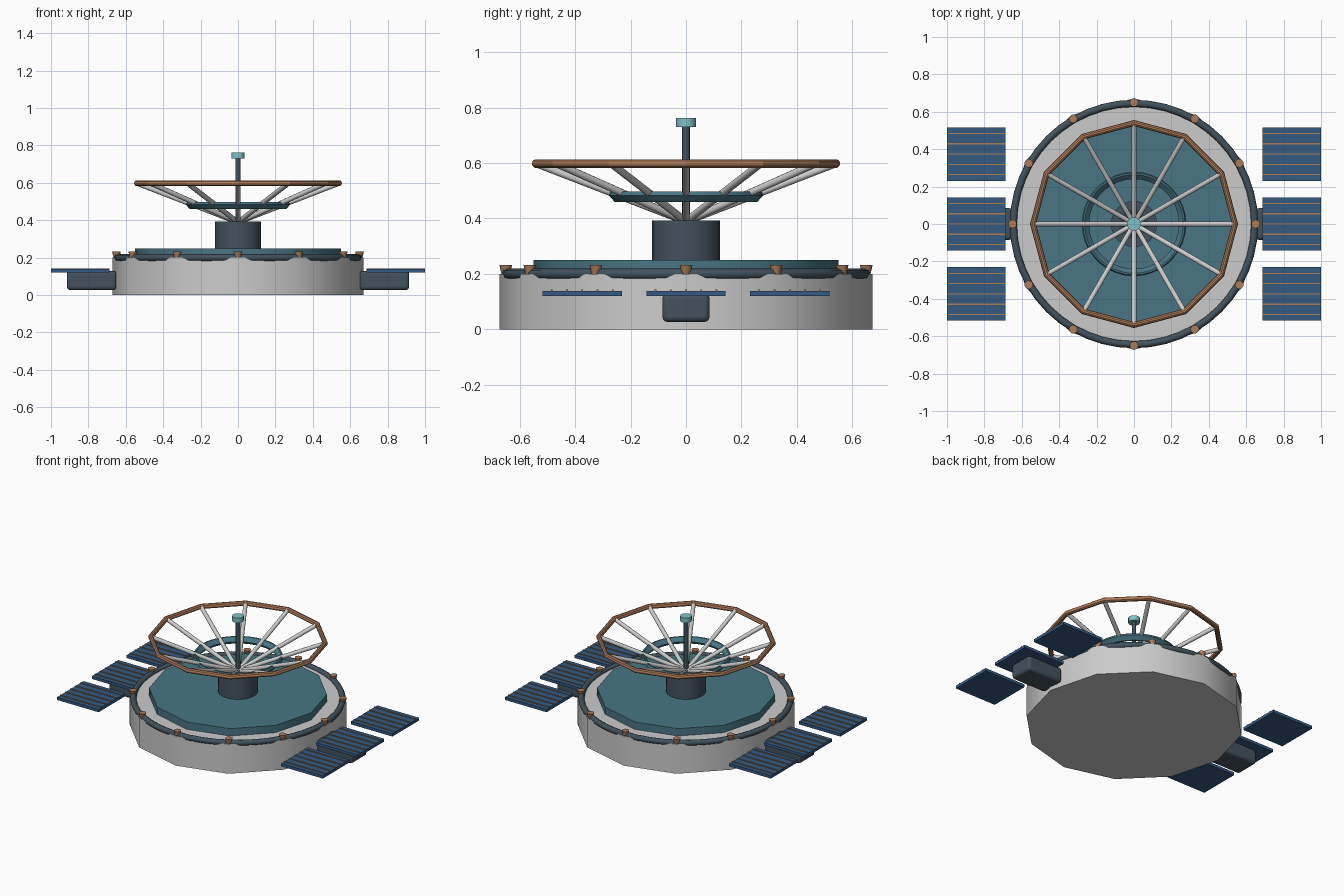
import bpy, bmesh, math
from mathutils import Vector

if "Cube" in bpy.data.objects:
    bpy.data.objects.remove(bpy.data.objects["Cube"])


def mat(name, rgb):
    m = bpy.data.materials.new(name)
    m.diffuse_color = (*rgb, 1)
    m.use_nodes = True
    m.node_tree.nodes["Principled BSDF"].inputs["Base Color"].default_value = m.diffuse_color
    return m


PALE = mat("pale_grey", (0.62, 0.65, 0.64))
DARK = mat("dark_slate", (0.055, 0.085, 0.11))
TEAL = mat("teal", (0.065, 0.18, 0.23))
COPPER = mat("copper", (0.42, 0.2, 0.1))
BLUE = mat("panel_blue", (0.035, 0.1, 0.22))
AQUA = mat("aqua", (0.22, 0.53, 0.57))


def finish(name, material, angle=35):
    o = bpy.context.object
    o.name = name
    o.data.materials.append(material)
    bpy.ops.object.shade_smooth_by_angle(angle=math.radians(angle))
    return o


def frustum(name, material, r0, r1, z0, z1, n, x=0, y=0):
    bpy.ops.mesh.primitive_cone_add(vertices=n, radius1=r0, radius2=r1, depth=z1 - z0,
                                    location=(x, y, (z0 + z1) / 2))
    return finish(name, material)


def ring(name, material, major, minor, z, n, m):
    bpy.ops.mesh.primitive_torus_add(major_radius=major, minor_radius=minor,
                                     major_segments=n, minor_segments=m, location=(0, 0, z))
    return finish(name, material, 25 if n == 12 else 50)


def rod(name, material, a, b, r):
    a, b = Vector(a), Vector(b)
    d = b - a
    bpy.ops.mesh.primitive_cylinder_add(vertices=10, radius=r, depth=d.length, location=(a + b) / 2,
                                        rotation=d.to_track_quat('Z', 'Y').to_euler())
    return finish(name, material, 40)


def box(name, material, lo, hi, bevel=0):
    lo, hi = Vector(lo), Vector(hi)
    bpy.ops.mesh.primitive_cube_add(size=1, location=(lo + hi) / 2)
    o = bpy.context.object
    o.scale = hi - lo
    bpy.ops.object.transform_apply(location=False, rotation=False, scale=True)
    if bevel:
        b = o.modifiers.new("bevel", 'BEVEL')
        b.width, b.segments = bevel, 3
    return finish(name, material)


def lathe(name, material, profile, n):
    bm = bmesh.new()
    loops = [[bm.verts.new((r * math.cos(2 * math.pi * i / n), r * math.sin(2 * math.pi * i / n), z))
              for r, z in profile] for i in range(n)]
    k = len(profile)
    for i in range(n):
        a, b = loops[i], loops[(i + 1) % n]
        for j in range(k):
            bm.faces.new((a[j], b[j], b[(j + 1) % k], a[(j + 1) % k]))
    bmesh.ops.recalc_face_normals(bm, faces=bm.faces[:])
    me = bpy.data.meshes.new(name)
    bm.to_mesh(me)
    bm.free()
    o = bpy.data.objects.new(name, me)
    bpy.context.collection.objects.link(o)
    bpy.ops.object.select_all(action='DESELECT')
    o.select_set(True)
    bpy.context.view_layer.objects.active = o
    return finish(name, material)


# twelve-sided base, deck and edge band
frustum("base_body", PALE, 0.672, 0.672, 0, 0.2, 12)
frustum("deck_plate", TEAL, 0.55, 0.55, 0.195, 0.25, 12)
ring("edge_band", DARK, 0.645, 0.019, 0.2, 48, 8)

# central hub, mast and feed
frustum("hub", DARK, 0.123, 0.123, 0.245, 0.393, 24)
frustum("mast", DARK, 0.014, 0.014, 0.39, 0.735, 12)
frustum("mast_tip", AQUA, 0.036, 0.036, 0.73, 0.763, 16)

# open dish: rim, inner ring, spokes and edge studs
ring("dish_rim", COPPER, 0.54, 0.016, 0.598, 12, 10)
lathe("dish_inner_ring", TEAL, [(0.247, 0.459), (0.256, 0.459), (0.279, 0.483),
                                (0.273, 0.498), (0.264, 0.498), (0.24, 0.474)], 36)
for i in range(12):
    c, s = math.cos(i * math.pi / 6), math.sin(i * math.pi / 6)
    rod(f"spoke_{i}", PALE, (0.02 * c, 0.02 * s, 0.397), (0.54 * c, 0.54 * s, 0.598), 0.0135)
    frustum(f"stud_{i}", COPPER, 0.015, 0.023, 0.197, 0.232, 12, 0.65 * c, 0.65 * s)

# side pods and ribbed panels, on both sides
for side, sx in (("left", -1), ("right", 1)):
    def sbox(name, material, x, y, z, bevel=0):
        xs = sorted((sx * x[0], sx * x[1]))
        return box(f"{side}_{name}", material, (xs[0], y[0], z[0]), (xs[1], y[1], z[1]), bevel)

    sbox("pod", DARK, (0.65, 0.915), (-0.085, 0.085), (0.027, 0.13), 0.018)
    for p in (-1, 0, 1):
        cy = p * 0.374
        sbox(f"panel_{p + 1}", BLUE, (0.687, 1.0), (cy - 0.143, cy + 0.143), (0.12, 0.139))
        for k in range(-2, 3):
            y = cy + k * 0.055
            sbox(f"panel_{p + 1}_rib_{k + 2}", COPPER, (0.687, 1.0), (y - 0.003, y + 0.003), (0.137, 0.143))
